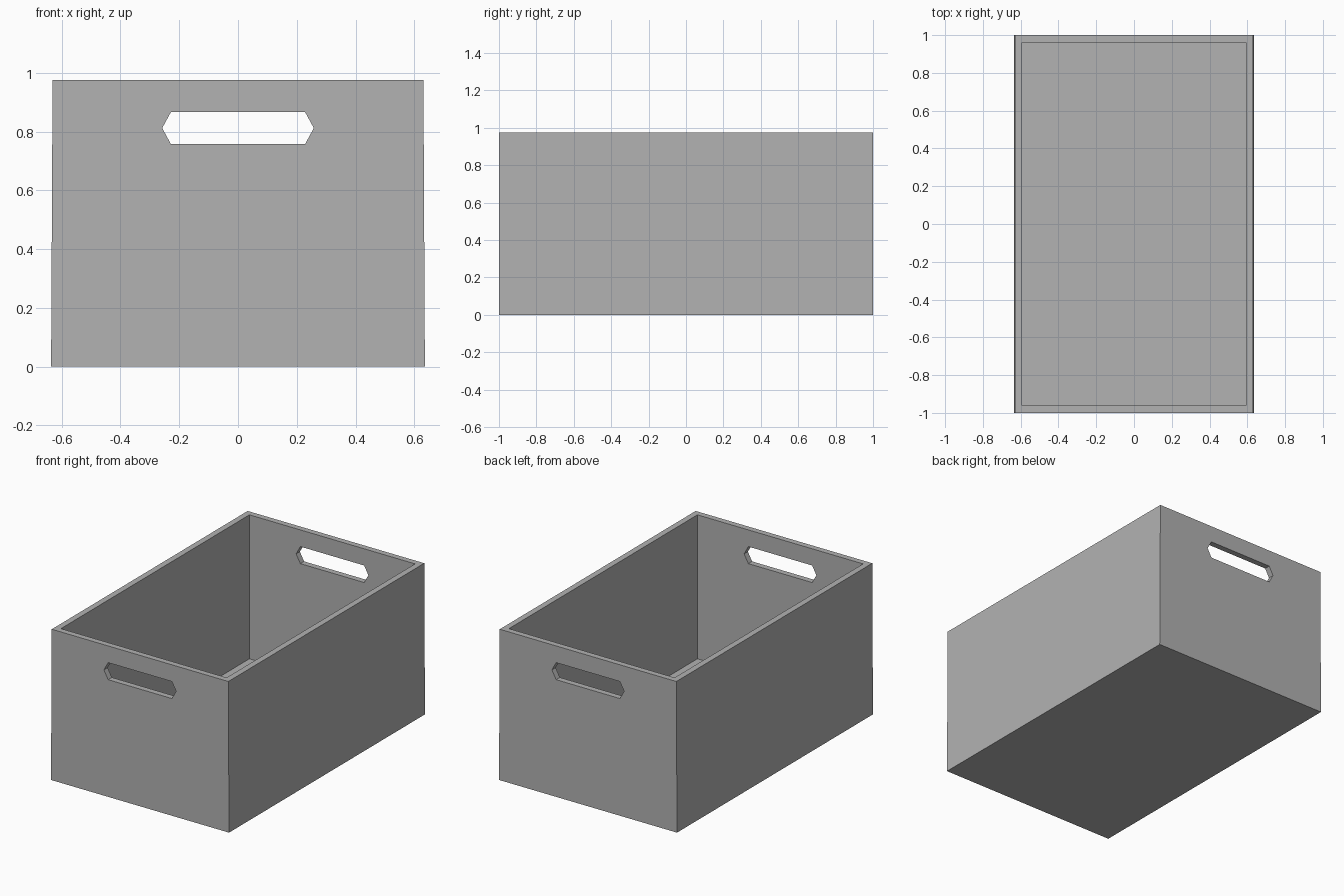
import bpy
import bmesh

cube = bpy.data.objects.get("Cube")
if cube:
    bpy.data.objects.remove(cube, do_unlink=True)

HEIGHT = 0.975
FLOOR = 0.045
HANDLE_Z = 0.812

grey = bpy.data.materials.new("plain_grey")
grey.use_nodes = True
colour = (0.445, 0.445, 0.445, 1)
grey.diffuse_color = colour
grey.node_tree.nodes["Principled BSDF"].inputs["Base Color"].default_value = colour


def make_object(name, bm):
    bmesh.ops.recalc_face_normals(bm, faces=bm.faces)
    mesh = bpy.data.meshes.new(name)
    bm.to_mesh(mesh)
    bm.free()
    mesh.materials.append(grey)
    obj = bpy.data.objects.new(name, mesh)
    bpy.context.collection.objects.link(obj)
    return obj


def ring(bm, half_x, half_y, z):
    corners = ((-1, -1), (1, -1), (1, 1), (-1, 1))
    return [bm.verts.new((sx * half_x, sy * half_y, z)) for sx, sy in corners]


# Open box: outer skin, rim, inner skin and floor
bm = bmesh.new()
rings = [ring(bm, 0.636, 1.0, 0),
         ring(bm, 0.631, 1.0, HEIGHT),
         ring(bm, 0.592, 0.962, HEIGHT),
         ring(bm, 0.592, 0.962, FLOOR)]
for low, high in zip(rings, rings[1:]):
    for i in range(4):
        j = (i + 1) % 4
        bm.faces.new((low[i], low[j], high[j], high[i]))
bm.faces.new(rings[0])
bm.faces.new(rings[-1])
box = make_object("storage_box", bm)

# Six-sided cutter that opens the grip holes in both ends
bm = bmesh.new()
outline = [(-0.258, 0), (-0.228, -0.055), (0.228, -0.055),
           (0.258, 0), (0.228, 0.055), (-0.228, 0.055)]
face = bm.faces.new([bm.verts.new((x, -1.2, HANDLE_Z + z)) for x, z in outline])
result = bmesh.ops.extrude_face_region(bm, geom=[face])
moved = [g for g in result["geom"] if isinstance(g, bmesh.types.BMVert)]
bmesh.ops.translate(bm, verts=moved, vec=(0, 2.4, 0))
cutter = make_object("handle_cutter", bm)

cut = box.modifiers.new("grip_holes", "BOOLEAN")
cut.operation = "DIFFERENCE"
cut.solver = "EXACT"
cut.object = cutter

# Apply the cut and discard the cutter
bpy.context.view_layer.objects.active = box
bpy.ops.object.modifier_apply(modifier=cut.name)
bpy.data.objects.remove(cutter, do_unlink=True)
